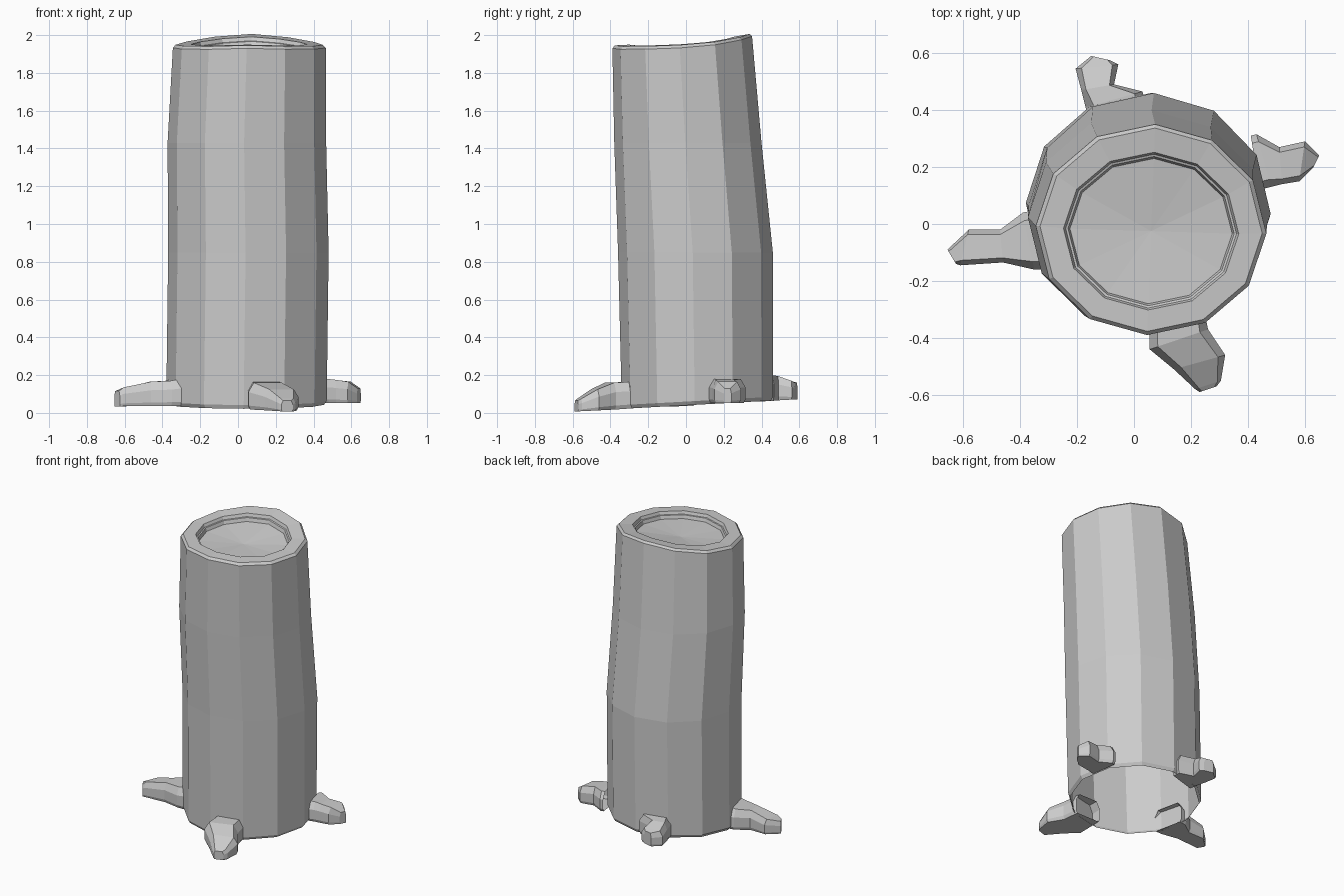
import bpy
import bmesh
from math import sin, cos, radians, tau
from mathutils import Vector

cube = bpy.data.objects.get("Cube")
if cube:
    bpy.data.objects.remove(cube)

SIDES = 12
TURN = radians(2)

grey = bpy.data.materials.new("stone grey")
grey.use_nodes = True
colour = (0.6, 0.6, 0.6, 1)
grey.diffuse_color = colour
grey.node_tree.nodes["Principled BSDF"].inputs["Base Color"].default_value = colour


def finish(name, bm):
    mesh = bpy.data.meshes.new(name)
    bm.to_mesh(mesh)
    bm.free()
    mesh.materials.append(grey)
    obj = bpy.data.objects.new(name, mesh)
    bpy.context.collection.objects.link(obj)
    return obj


def loft(bm, rings):
    """Skin a list of closed rings of points and return their vertices."""
    loops = [[bm.verts.new(p) for p in ring] for ring in rings]
    for low, high in zip(loops, loops[1:]):
        n = len(low)
        for i in range(n):
            j = (i + 1) % n
            bm.faces.new((low[i], low[j], high[j], high[i]))
    return loops


def ground(y):
    """The base slopes gently up towards the back."""
    return 0.04 + 0.055 * y


def crown(x, y):
    """The cut top rises at the back and sags at the sides."""
    return 1.965 + 0.05 * y + 0.22 * y * max(y, 0) - 0.04 * abs(x - 0.06)


def ellipse(cx, cy, rx, ry, height):
    ring = []
    for i in range(SIDES):
        a = tau * i / SIDES - TURN
        x, y = cx + rx * cos(a), cy + ry * sin(a)
        ring.append((x, y, height(x, y)))
    return ring


# Leaning trunk, open underneath, with a rim and a stepped recess on top
def level(z):
    return lambda x, y: z


def drop(d):
    return lambda x, y: crown(x, y) - d


rings = [
    ellipse(0.045, 0.06, 0.41, 0.39, lambda x, y: ground(y)),
    ellipse(0.045, 0.06, 0.425, 0.40, lambda x, y: ground(y) + 0.02),
    ellipse(0.055, 0.05, 0.425, 0.41, level(0.85)),
    ellipse(0.047, 0.01, 0.42, 0.39, level(1.43)),
    ellipse(0.06, -0.02, 0.405, 0.37, drop(0.015)),
    ellipse(0.06, -0.02, 0.39, 0.357, drop(0)),
    ellipse(0.06, -0.025, 0.308, 0.277, drop(0)),
    ellipse(0.06, -0.025, 0.3, 0.27, drop(0.02)),
    ellipse(0.06, -0.025, 0.292, 0.262, drop(0.022)),
    ellipse(0.06, -0.025, 0.285, 0.255, drop(0.045)),
]
bm = bmesh.new()
inner = loft(bm, rings)[-1]
centre = bm.verts.new((0.06, -0.025, 1.9))
for i in range(SIDES):
    bm.faces.new((inner[i], inner[(i + 1) % SIDES], centre))
finish("trunk", bm)


# Roots: each station is a left point, a right point and a top height
def root(name, stations):
    bm = bmesh.new()
    sections = []
    for left, right, top in stations:
        a, b = Vector(left), Vector(right)
        mid = (a + b) / 2
        base = ground(mid.y)
        profile = [(0, 0.9, 0), (0, 1, 0.15), (0, 1, 0.65), (0, 0.72, 1),
                   (1, 0.72, 1), (1, 1, 0.65), (1, 1, 0.15), (1, 0.9, 0)]
        section = []
        for side, spread, rise in profile:
            p = mid.lerp(b if side else a, spread)
            section.append((p.x, p.y, base + (top - base) * rise))
        sections.append(section)
    loops = loft(bm, sections)
    bm.faces.new(loops[-1])
    bmesh.ops.recalc_face_normals(bm, faces=bm.faces)
    finish(name, bm)


root("right_root", [
    ((-0.3, -0.16), (-0.34, 0.05), 0.18),
    ((-0.35, -0.16), (-0.39, 0.04), 0.17),
    ((-0.46, -0.135), (-0.47, -0.02), 0.165),
    ((-0.61, -0.145), (-0.58, -0.02), 0.135),
    ((-0.625, -0.14), (-0.655, -0.09), 0.115)])
root("back_root", [
    ((-0.16, 0.36), (0.04, 0.42), 0.2),
    ((-0.17, 0.41), (0.03, 0.465), 0.2),
    ((-0.185, 0.47), (-0.07, 0.49), 0.195),
    ((-0.205, 0.545), (-0.055, 0.56), 0.17),
    ((-0.15, 0.59), (-0.085, 0.575), 0.16)])
root("left_root", [
    ((0.41, 0.31), (0.44, 0.12), 0.18),
    ((0.43, 0.315), (0.48, 0.13), 0.18),
    ((0.51, 0.27), (0.52, 0.14), 0.175),
    ((0.60, 0.29), (0.58, 0.15), 0.165),
    ((0.65, 0.24), (0.63, 0.2), 0.13)])
root("front_root", [
    ((0.05, -0.27), (0.24, -0.27), 0.165),
    ((0.055, -0.44), (0.26, -0.37), 0.16),
    ((0.14, -0.51), (0.32, -0.46), 0.125),
    ((0.215, -0.58), (0.305, -0.55), 0.075),
    ((0.23, -0.59), (0.29, -0.57), 0.065)])
